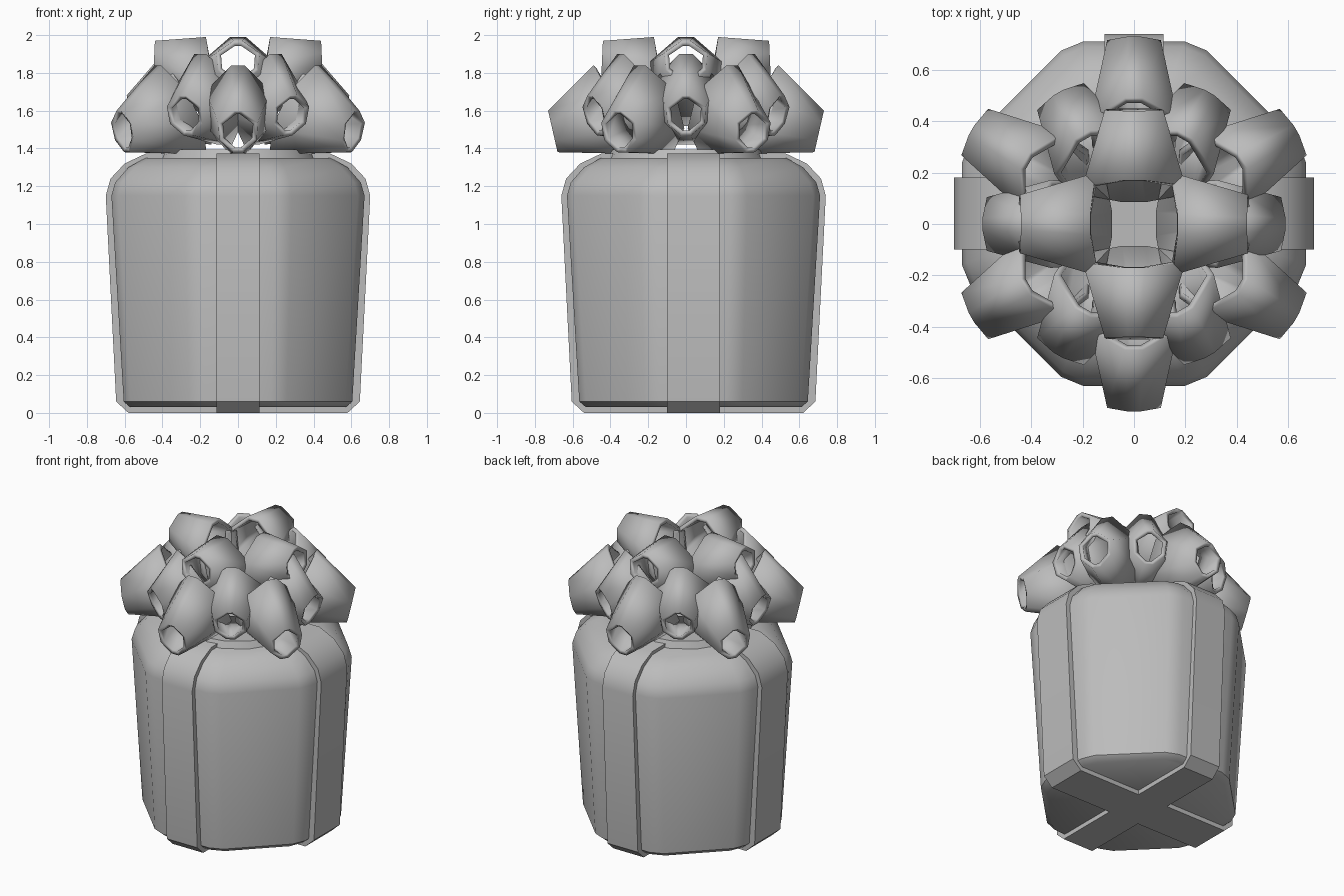
import bpy, bmesh, math
from mathutils import Vector, Matrix

cube = bpy.data.objects.get("Cube")
if cube:
    bpy.data.objects.remove(cube, do_unlink=True)

GREY = (0.5, 0.5, 0.5, 1)
mat = bpy.data.materials.new("plain grey")
mat.use_nodes = True
mat.diffuse_color = GREY
mat.node_tree.nodes["Principled BSDF"].inputs["Base Color"].default_value = GREY


def finish(name, bm, angle):
    bmesh.ops.recalc_face_normals(bm, faces=bm.faces)
    mesh = bpy.data.meshes.new(name)
    bm.to_mesh(mesh)
    bm.free()
    mesh.materials.append(mat)
    ob = bpy.data.objects.new(name, mesh)
    bpy.context.collection.objects.link(ob)
    bpy.ops.object.select_all(action='DESELECT')
    ob.select_set(True)
    bpy.context.view_layer.objects.active = ob
    bpy.ops.object.shade_smooth_by_angle(angle=math.radians(angle))
    return ob


def bridge(bm, a, b):
    for i in range(len(a)):
        j = (i + 1) % len(a)
        bm.faces.new((a[i], a[j], b[j], b[i]))


# Box: octagon with softened corners, lofted up a tapering profile
CENTRE_Y = 0.04


def box_ring(bm, r, z):
    flat, soft = 0.37 * r, 0.05
    side = [(r, -flat + soft), (r, flat - soft),
            (r - 0.7 * soft, flat + 0.7 * soft), (flat + 0.7 * soft, r - 0.7 * soft)]
    ring = []
    for q in range(4):
        turn = Matrix.Rotation(q * math.pi / 2, 3, 'Z')
        ring += [bm.verts.new(turn @ Vector((x, y, z)) + Vector((0, CENTRE_Y, 0)))
                 for x, y in side]
    return ring


bm = bmesh.new()
rings = [box_ring(bm, r, z) for r, z in
         [(0.57, 0.03), (0.605, 0.06), (0.67, 1.15), (0.65, 1.22), (0.58, 1.30), (0.49, 1.35)]]
for lower, upper in zip(rings, rings[1:]):
    bridge(bm, lower, upper)
bm.faces.new(rings[0])
bm.faces.new(rings[-1])
finish("gift_box", bm, 40)

# Ribbons: two crossing bands that wrap the box
BAND = [(0.58, 0.0), (0.645, 0.06), (0.70, 1.15), (0.675, 1.24), (0.60, 1.32), (0.49, 1.372)]


def ribbon(name, half, turn):
    bm = bmesh.new()
    outline = BAND + [(-r, z) for r, z in reversed(BAND)]
    rot = Matrix.Rotation(turn, 3, 'Z')
    ends = [[bm.verts.new(rot @ Vector((r, s, z)) + Vector((0, CENTRE_Y, 0)))
             for r, z in outline] for s in (-half, half)]
    bridge(bm, *ends)
    for end in ends:
        bm.faces.new(end)
    finish(name, bm, 35)


ribbon("ribbon_across", 0.14, 0)
ribbon("ribbon_front_to_back", 0.115, math.pi / 2)

# Bow: tapered open loops pointing outwards in three tiers
SECTION = [(0.2, 1), (0.95, 0.42), (0.9, -0.42), (0.25, -1)]
SECTION += [(-u, v) for u, v in reversed(SECTION)]


def bow_loop(name, turn, narrow, wide):
    """Each end is (half width, top radius, top z, bottom radius, bottom z)."""
    bm = bmesh.new()
    rot = Matrix.Rotation(turn, 3, 'Z')
    ends = []
    for half, rt, zt, rb, zb in (narrow, wide):
        ring = []
        for u, v in SECTION:
            t = (v + 1) / 2
            p = Vector((rb + (rt - rb) * t, u * half, zb + (zt - zb) * t))
            ring.append(bm.verts.new(rot @ p))
        ends.append(ring)
    bridge(bm, *ends)
    ob = finish(name, bm, 65)
    thick = ob.modifiers.new("thickness", 'SOLIDIFY')
    thick.thickness = 0.028
    thick.offset = -1


TIERS = [
    ("lower", 6, 30, (0.11, 0.73, 1.60, 0.68, 1.38), (0.18, 0.49, 1.84, 0.22, 1.37)),
    ("middle", 6, 0, (0.11, 0.59, 1.68, 0.53, 1.47), (0.18, 0.40, 1.90, 0.14, 1.42)),
    ("upper", 4, 0, (0.12, 0.44, 1.97, 0.45, 1.75), (0.21, 0.17, 1.99, 0.10, 1.52)),
]
for tier, count, start, narrow, wide in TIERS:
    for i in range(count):
        turn = math.radians(start + 360 * i / count)
        bow_loop(f"bow_{tier}_loop_{i + 1}", turn, narrow, wide)

# Flat pad that ties the bow to the box
bm = bmesh.new()
bmesh.ops.create_cone(bm, cap_ends=True, segments=16, radius1=0.42, radius2=0.40, depth=0.05,
                      matrix=Matrix.Translation((0, 0, 1.37)))
finish("bow_base", bm, 35)
